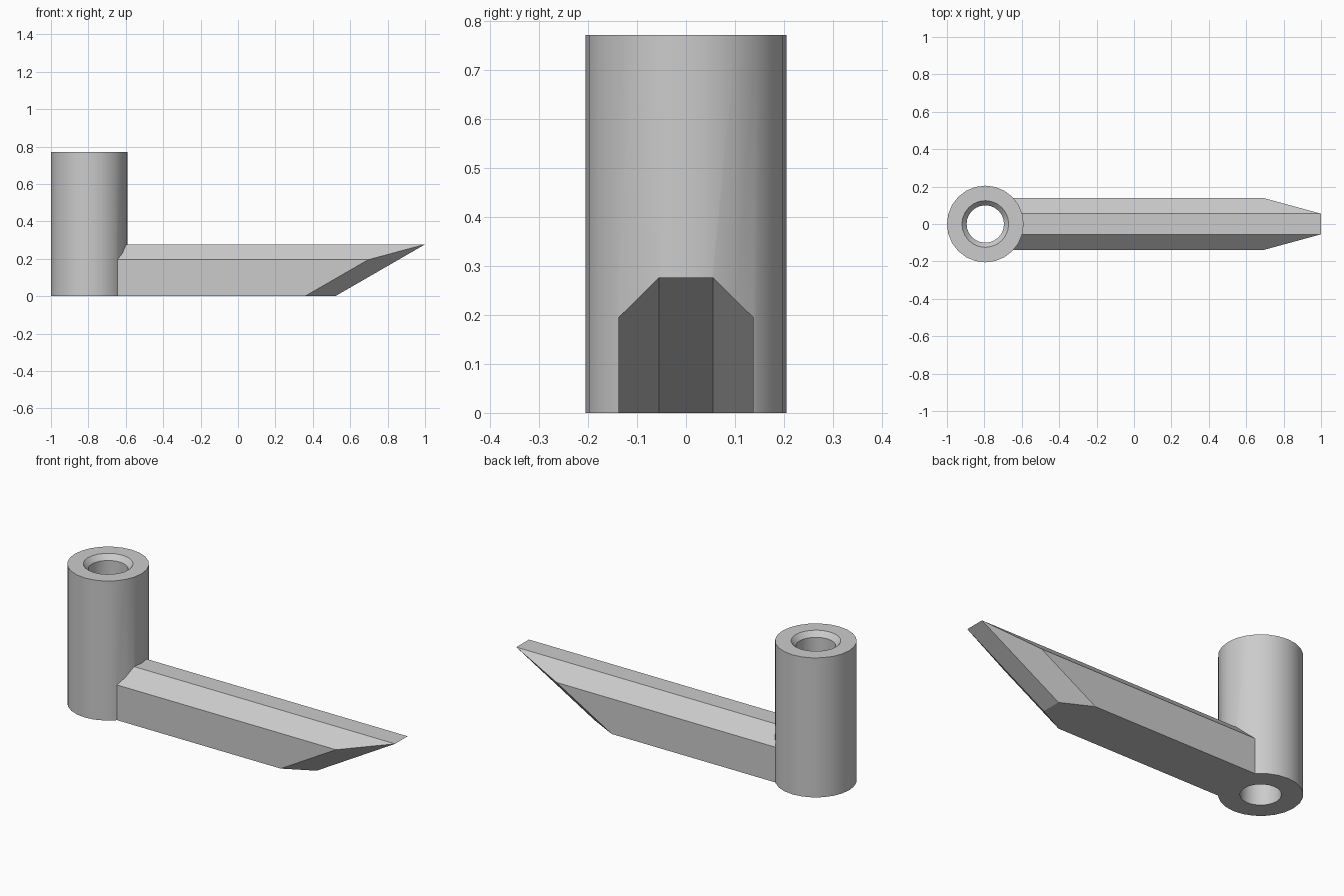
import bpy
import bmesh
from math import cos, sin, tau, radians
from mathutils import Vector

cube = bpy.data.objects.get("Cube")
if cube:
    bpy.data.objects.remove(cube, do_unlink=True)

# One plain grey for the whole part
grey = bpy.data.materials.new("light grey")
grey.use_nodes = True
GREY = (0.6, 0.6, 0.6, 1)
grey.diffuse_color = GREY
grey.node_tree.nodes["Principled BSDF"].inputs["Base Color"].default_value = GREY

TUBE_X = -0.795
SIDES = 24


def finish(bm, name):
    bmesh.ops.recalc_face_normals(bm, faces=bm.faces)
    mesh = bpy.data.meshes.new(name)
    bm.to_mesh(mesh)
    bm.free()
    mesh.materials.append(grey)
    obj = bpy.data.objects.new(name, mesh)
    bpy.context.collection.objects.link(obj)
    return obj


def lathe(name, profile, x):
    """Closed (radius, height) profile turned about a vertical axis."""
    bm = bmesh.new()
    rings = []
    for i in range(SIDES):
        a = tau * i / SIDES
        rings.append([bm.verts.new((x + r * cos(a), r * sin(a), z)) for r, z in profile])
    n = len(profile)
    for i in range(SIDES):
        a, b = rings[i], rings[(i + 1) % SIDES]
        for j in range(n):
            k = (j + 1) % n
            bm.faces.new((a[j], b[j], b[k], a[k]))
    return finish(bm, name)


def slice_off(bm, point, normal):
    """Cut away everything on the normal's side and cap the cut."""
    geom = bm.verts[:] + bm.edges[:] + bm.faces[:]
    bmesh.ops.bisect_plane(bm, geom=geom, dist=1e-5, plane_co=point,
                           plane_no=normal, clear_outer=True)
    bmesh.ops.holes_fill(bm, edges=[e for e in bm.edges if e.is_boundary])


# Tube with a through bore, countersunk at the top
tube = lathe("tube_with_arm", [(0.205, 0), (0.205, 0.772), (0.125, 0.772),
                               (0.1, 0.744), (0.1, 0)], TUBE_X)

# Arm: bevel-topped bar, extruded along x
section = [(-0.138, 0), (0.138, 0), (0.138, 0.195),
           (0.055, 0.277), (-0.055, 0.277), (-0.138, 0.195)]
bm = bmesh.new()
base = bm.faces.new([bm.verts.new((-0.665, y, z)) for y, z in section])
grown = bmesh.ops.extrude_face_region(bm, geom=[base])["geom"]
bmesh.ops.translate(bm, vec=(1.9, 0, 0),
                    verts=[v for v in grown if isinstance(v, bmesh.types.BMVert)])

# Undercut blade tip: one sloping face and two flanking facets
slope = Vector((0.48, 0, 0.277))
tip = Vector((1, 0, 0.277))
slice_off(bm, tip, Vector((0.277, 0, -0.48)))
for side in (-1, 1):
    corner = Vector((1, 0.055 * side, 0.277))
    back = Vector((-0.162, 0.083 * side, 0))
    normal = slope.cross(back)
    if normal.y * side < 0:
        normal.negate()
    slice_off(bm, corner, normal)
arm = finish(bm, "arm")

# Weld the arm to the tube
union = tube.modifiers.new("weld_arm", "BOOLEAN")
union.operation = "UNION"
union.solver = "EXACT"
union.object = arm
bpy.ops.object.select_all(action="DESELECT")
bpy.context.view_layer.objects.active = tube
tube.select_set(True)
bpy.ops.object.modifier_apply(modifier=union.name)
bpy.data.objects.remove(arm, do_unlink=True)
bpy.ops.object.shade_smooth_by_angle(angle=radians(25))
